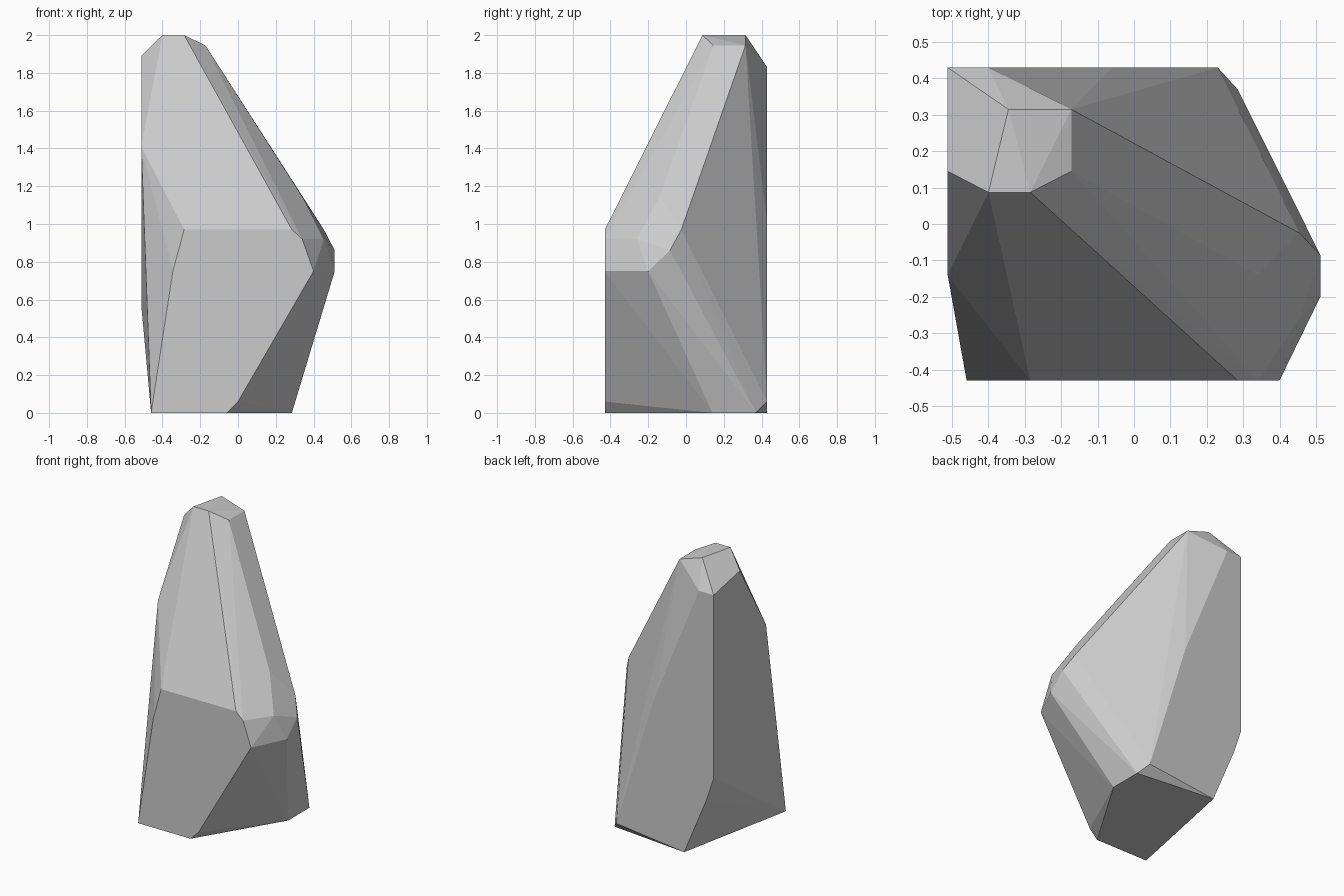
import bpy, bmesh

if "Cube" in bpy.data.objects:
    bpy.data.objects.remove(bpy.data.objects["Cube"])

# Faceted boulder: corner points grouped by region, wrapped in a convex hull
base = [(-.46, -.43, 0), (-.06, -.43, 0), (.285, .14, 0), (.285, .37, 0), (-.287, .43, 0)]
front = [(x, -.43, z) for x, z in
         [(0, .06), (.4, .75), (.34, .92), (.285, .97), (-.285, .97), (-.345, .75)]]
back = [(x, .43, z) for x, z in
        [(.23, .06), (-.06, 1.0), (-.4, 1.83), (-.512, 1.83), (-.512, .57), (-.455, .40)]]
left = [(-.512, .145, 1.89), (-.512, -.14, 1.41)]
right = [(.512, -.2, .75), (.512, -.085, .86), (.455, -.26, .92),
         (.455, -.025, .97), (.34, -.14, 1.145)]
peak = [(-.4, .087, 2), (-.285, .087, 2), (-.345, .315, 2),
        (-.172, .315, 1.945), (-.172, .145, 1.945)]

bm = bmesh.new()
for p in base + front + back + left + right + peak:
    bm.verts.new(p)
hull = bmesh.ops.convex_hull(bm, input=bm.verts)
unused = {g for g in hull["geom_interior"] + hull["geom_unused"]
          if isinstance(g, bmesh.types.BMVert)}
bmesh.ops.delete(bm, geom=list(unused), context='VERTS')

# Merge coplanar triangles into broad flat facets
bmesh.ops.dissolve_limit(bm, angle_limit=0.02, verts=bm.verts, edges=bm.edges)
bmesh.ops.recalc_face_normals(bm, faces=bm.faces)

mesh = bpy.data.meshes.new("standing_rock")
bm.to_mesh(mesh)
bm.free()
rock = bpy.data.objects.new("standing_rock", mesh)
bpy.context.collection.objects.link(rock)
